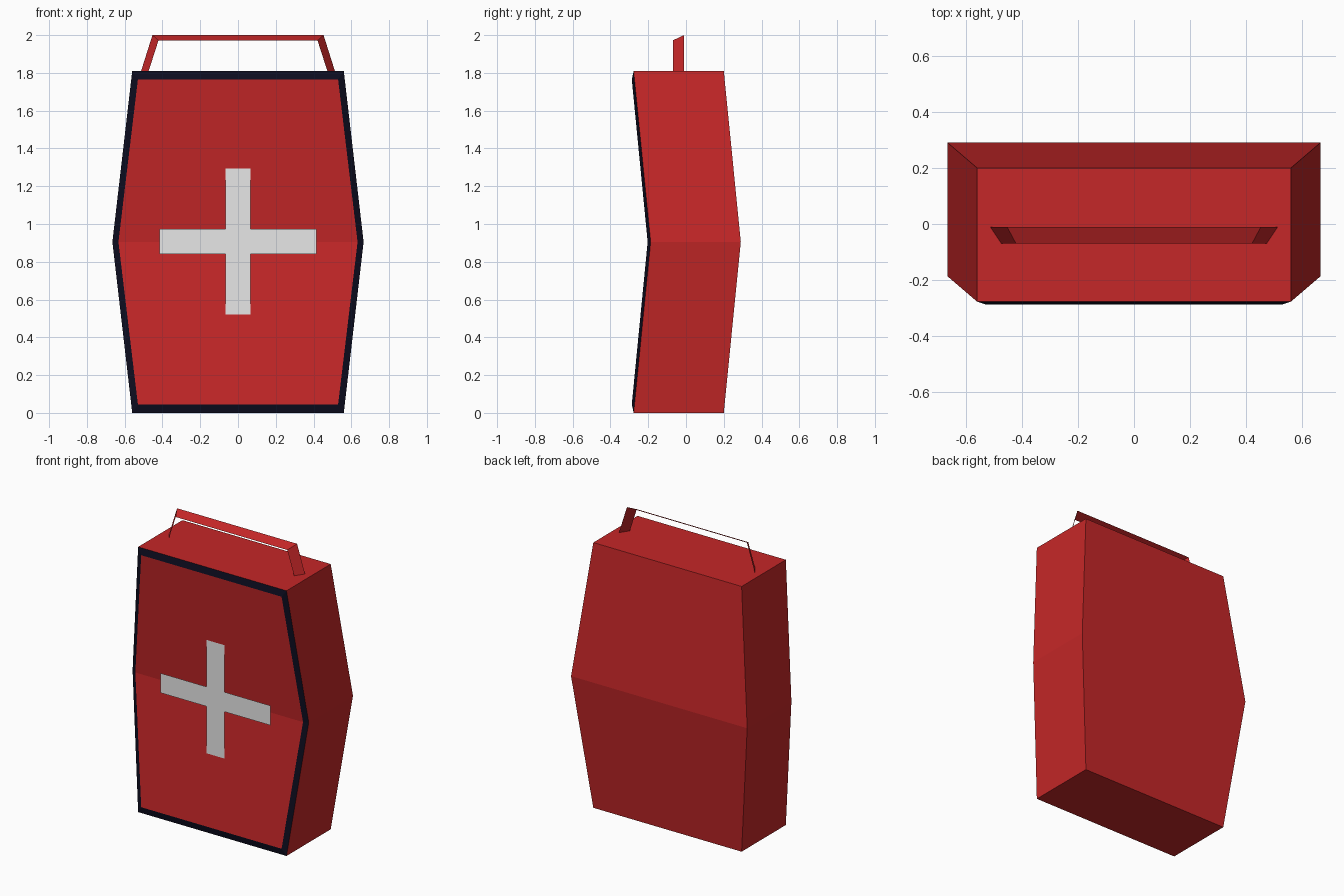
import bpy

if "Cube" in bpy.data.objects:
    bpy.data.objects.remove(bpy.data.objects["Cube"])


def material(name, rgb):
    m = bpy.data.materials.new(name)
    m.diffuse_color = (*rgb, 1.0)
    m.use_nodes = True
    m.node_tree.nodes["Principled BSDF"].inputs["Base Color"].default_value = m.diffuse_color
    return m


RED = material("red", (0.56, 0.02, 0.021))
NAVY = material("dark navy", (0.004, 0.004, 0.014))
PALE = material("pale grey", (0.8, 0.8, 0.8))


def build(name, verts, faces, mat):
    me = bpy.data.meshes.new(name)
    me.from_pydata(verts, [], faces)
    me.materials.append(mat)
    ob = bpy.data.objects.new(name, me)
    bpy.context.collection.objects.link(ob)
    return ob


def bridge(a, b, n):
    """Quads joining two closed loops of n vertices starting at a and b."""
    return [(a + i, a + (i + 1) % n, b + (i + 1) % n, b + i) for i in range(n)]


def outline(levels):
    """Six-point outline of the front, counter-clockwise seen from -y."""
    return ([(w, y, z) for z, w, y in levels] +
            [(-w, y, z) for z, w, y in reversed(levels)])


# Front outlines (z, half width, y): body edge, then raised inner edge of the rim
outer = outline([(0, 0.56, -0.277), (0.905, 0.665, -0.187), (1.81, 0.56, -0.277)])
inner = outline([(0.045, 0.53, -0.287), (0.905, 0.633, -0.203), (1.765, 0.53, -0.287)])
back = [(x, y + 0.477, z) for x, y, z in outer]

# Case shell: sides, top, bottom and the folded back
build("case_body", outer + back,
      bridge(6, 0, 6) + [(7, 6, 11, 10), (8, 7, 10, 9)], RED)

# Dark bevelled rim around the front
build("front_rim", outer + inner, bridge(0, 6, 6), NAVY)

# Folded front panel inside the rim
build("front_panel", inner, [(0, 1, 4, 5), (1, 2, 3, 4)], RED)

# Flat cross plate held just off the panel fold
a, hx, hz, zc, yc = 0.067, 0.415, 0.387, 0.907, -0.243
plus = [(a, -hz), (a, -a), (hx, -a), (hx, a), (a, a), (a, hz),
        (-a, hz), (-a, a), (-hx, a), (-hx, -a), (-a, -a), (-a, -hz)]
build("front_cross", [(x, yc, zc + z) for x, z in plus],
      [(0, 1, 10, 11), (1, 2, 3, 4), (1, 4, 7, 10), (7, 8, 9, 10), (4, 5, 6, 7)], PALE)

# Tilted ribbon handle: the rear edge is wider and higher than the front edge
rear = [(-0.513, 1.81), (-0.453, 2.0), (0.453, 2.0), (0.513, 1.81)]
front = [(-0.473, 1.81), (-0.421, 1.972), (0.421, 1.972), (0.473, 1.81)]
build("carry_handle",
      [(x, -0.01, z) for x, z in rear] + [(x, -0.07, z) for x, z in front],
      [(i, i + 4, i + 5, i + 1) for i in range(3)], RED)
